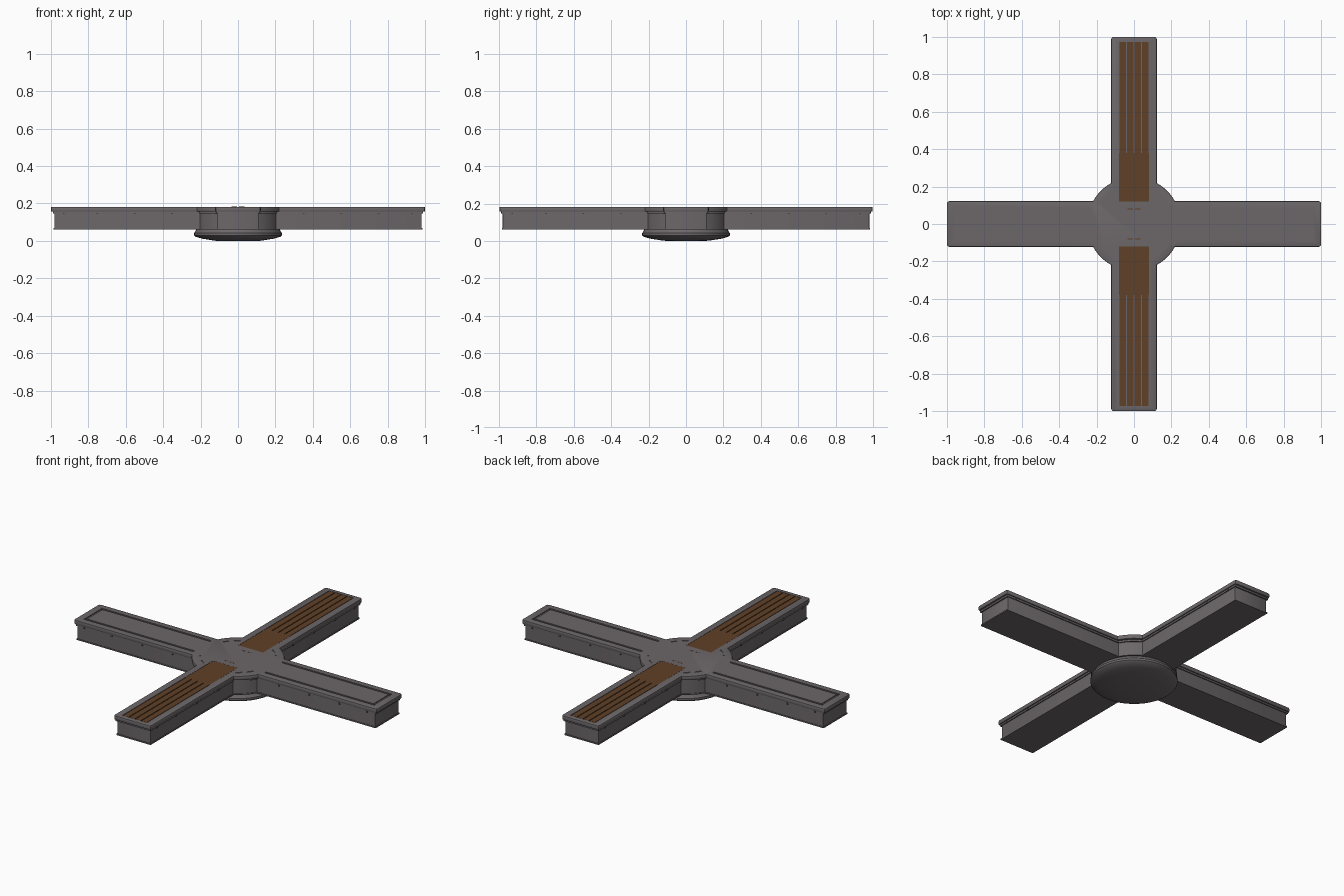
import bpy, bmesh, math
from mathutils import Matrix

if "Cube" in bpy.data.objects:
    bpy.data.objects.remove(bpy.data.objects["Cube"])


def material(name, rgb):
    m = bpy.data.materials.new(name)
    m.diffuse_color = (*rgb, 1)
    m.use_nodes = True
    m.node_tree.nodes["Principled BSDF"].inputs["Base Color"].default_value = m.diffuse_color
    return m


GREY = material("warm grey metal", (0.150, 0.135, 0.141))
BROWN = material("brown wood", (0.115, 0.052, 0.021))


def finish(name, bm, mat, smooth=False):
    bmesh.ops.recalc_face_normals(bm, faces=bm.faces)
    me = bpy.data.meshes.new(name)
    bm.to_mesh(me)
    bm.free()
    me.materials.append(mat)
    ob = bpy.data.objects.new(name, me)
    bpy.context.collection.objects.link(ob)
    if smooth:
        bpy.ops.object.select_all(action='DESELECT')
        ob.select_set(True)
        bpy.context.view_layer.objects.active = ob
        bpy.ops.object.shade_smooth_by_angle(angle=math.radians(30))
    return ob


def prism(bm, pts, z0, z1):
    face = bm.faces.new([bm.verts.new((x, y, z0)) for x, y in pts])
    new = bmesh.ops.extrude_face_region(bm, geom=[face])["geom"]
    verts = [v for v in new if isinstance(v, bmesh.types.BMVert)]
    bmesh.ops.translate(bm, verts=verts, vec=(0, 0, z1 - z0))


def box(bm, x0, x1, y0, y1, z0, z1):
    prism(bm, [(x0, y0), (x1, y0), (x1, y1), (x0, y1)], z0, z1)


def cross_outline(length, half, radius, seg=6, corner=0.012):
    """Four arms with rounded ends, joined by a round hub."""
    a0 = math.asin(half / radius)
    a1 = math.pi / 2 - a0
    quarter = [(length, half - corner), (length - corner * 0.3, half - corner * 0.3),
               (length - corner, half)]
    for i in range(seg + 1):
        a = a0 + (a1 - a0) * i / seg
        quarter.append((radius * math.cos(a), radius * math.sin(a)))
    quarter += [(half, length - corner), (half - corner * 0.3, length - corner * 0.3),
                (half - corner, length)]
    pts = []
    for k in range(4):
        c, s = [(1, 0), (0, 1), (-1, 0), (0, -1)][k]
        pts += [(x * c - y * s, x * s + y * c) for x, y in quarter]
    return pts


def cross_part(name, length, half, radius, z0, z1, corner=0.002, bevel=0):
    bm = bmesh.new()
    prism(bm, cross_outline(length, half, radius, corner=corner), z0, z1)
    if bevel:
        rim = [e for e in bm.edges if abs(e.verts[0].co.z - e.verts[1].co.z) < 1e-6]
        bmesh.ops.bevel(bm, geom=rim, offset=bevel, segments=2, profile=0.5,
                        affect='EDGES')
    return finish(name, bm, GREY, True)


def cut(target, cutter):
    mod = target.modifiers.new("cut", 'BOOLEAN')
    mod.operation, mod.solver, mod.object = 'DIFFERENCE', 'EXACT', cutter
    bpy.context.view_layer.objects.active = target
    bpy.ops.object.modifier_apply(modifier=mod.name)
    bpy.data.objects.remove(cutter)


TOP = 0.182

# Beam body with lower lip and upper moulding
cross_part("beam_body", 0.980, 0.110, 0.230, 0.064, 0.156)
cross_part("lower_lip", 0.985, 0.113, 0.233, 0.062, 0.069)
cross_part("upper_moulding", 0.988, 0.116, 0.237, 0.146, 0.158)

# Top slab with rounded rim
slab = cross_part("top_slab", 0.998, 0.122, 0.250, 0.156, TOP, 0.012, 0.005)

# Pockets and grooves cut in the slab
bm = bmesh.new()
for s in (-1, 1):
    y0, y1 = sorted((s * 0.12, s * 0.972))
    box(bm, -0.081, 0.081, y0, y1, TOP - 0.006, TOP + 0.02)
    # Groove frame on each plain arm
    xa, xb = sorted((s * 0.235, s * 0.955))
    for t in (-1, 1):
        ya, yb = sorted((t * 0.073, t * 0.085))
        box(bm, xa, xb, ya, yb, TOP - 0.005, TOP + 0.02)
    xe0, xe1 = sorted((s * 0.943, s * 0.955))
    box(bm, xe0, xe1, -0.0729, 0.0729, TOP - 0.005, TOP + 0.02)
# Short arc grooves on the hub corners
for k in range(4):
    for d in (36, 54):
        arc = [math.radians(90 * k + d + j) for j in (-5, 0, 5)]
        pts = [(0.207 * math.cos(a), 0.207 * math.sin(a)) for a in arc]
        pts += [(0.200 * math.cos(a), 0.200 * math.sin(a)) for a in reversed(arc)]
        prism(bm, pts, TOP - 0.003, TOP + 0.02)
cutter = finish("groove_cutter", bm, GREY)
cutter.hide_render = True
cut(slab, cutter)

# Wooden boards: a solid panel near the hub, four slats further out
for side, s in (("front", -1), ("back", 1)):
    bm = bmesh.new()
    y0, y1 = sorted((s * 0.12, s * 0.38))
    box(bm, -0.08, 0.08, y0, y1, TOP - 0.007, TOP - 0.0005)
    y0, y1 = sorted((s * 0.38, s * 0.97))
    for i in range(4):
        x = -0.06 + 0.04 * i
        box(bm, x - 0.0175, x + 0.0175, y0, y1, TOP - 0.007, TOP - 0.0005)
    finish(side + "_boards", bm, BROWN)

# Small inlays at the centre of the hub
bm = bmesh.new()
for x in (-0.02, 0.02):
    for y in (-0.08, 0.08):
        box(bm, x - 0.014, x + 0.014, y - 0.003, y + 0.003, TOP - 0.002, TOP + 0.0006)
finish("hub_inlays", bm, BROWN)

# Round dished base under the hub
bm = bmesh.new()
profile = [(0, 0.0), (0.12, 0.001), (0.19, 0.012), (0.228, 0.023), (0.235, 0.030),
           (0.235, 0.042), (0.228, 0.050), (0.222, 0.066), (0, 0.066)]
verts = [bm.verts.new((r, 0, z)) for r, z in profile]
edges = [bm.edges.new(p) for p in zip(verts, verts[1:])]
bmesh.ops.spin(bm, geom=verts + edges, cent=(0, 0, 0), axis=(0, 0, 1),
               angle=math.tau, steps=40)
bmesh.ops.remove_doubles(bm, verts=bm.verts, dist=1e-5)
finish("hub_base", bm, GREY, True)

# Rivets along the moulding under the slab
bm = bmesh.new()
for k in range(4):
    turn = Matrix.Rotation(k * math.pi / 2, 4, 'Z')
    for x in (0.35, 0.55, 0.75, 0.93):
        for y in (-0.116, 0.116):
            bmesh.ops.create_cube(bm, size=0.008,
                                  matrix=turn @ Matrix.Translation((x, y, 0.148)))
finish("rivets", bm, GREY)
